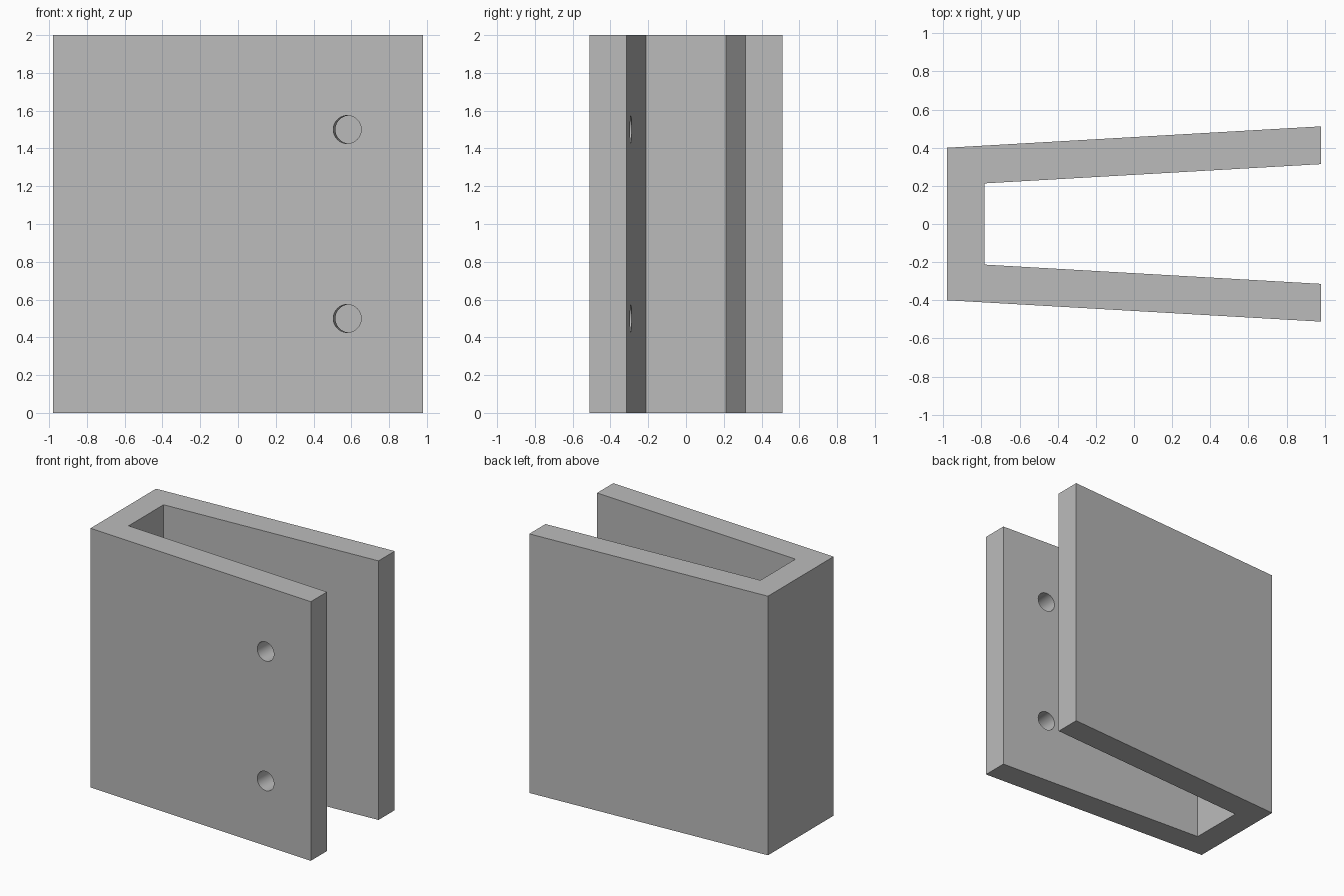
import bpy
import bmesh
from math import atan2, pi
from mathutils import Matrix

cube = bpy.data.objects.get("Cube")
if cube:
    bpy.data.objects.remove(cube, do_unlink=True)

HEIGHT = 2.0
GREY = (0.5, 0.5, 0.5, 1.0)

grey = bpy.data.materials.new("plain grey")
grey.use_nodes = True
grey.diffuse_color = GREY
grey.node_tree.nodes["Principled BSDF"].inputs["Base Color"].default_value = GREY


def add_object(name, bm):
    bmesh.ops.recalc_face_normals(bm, faces=bm.faces)
    mesh = bpy.data.meshes.new(name)
    bm.to_mesh(mesh)
    bm.free()
    mesh.materials.append(grey)
    obj = bpy.data.objects.new(name, mesh)
    bpy.context.collection.objects.link(obj)
    return obj


# Channel bracket: mirrored half profile with flaring walls, extruded upward
half = [(-0.98, 0.40), (0.98, 0.512), (0.98, 0.314), (-0.785, 0.213)]
profile = half + [(x, -y) for x, y in reversed(half)]
bm = bmesh.new()
base = bm.faces.new([bm.verts.new((x, y, 0)) for x, y in profile])
top = bmesh.ops.extrude_face_region(bm, geom=[base])["geom"]
bmesh.ops.translate(bm, vec=(0, 0, HEIGHT),
                    verts=[v for v in top if isinstance(v, bmesh.types.BMVert)])
bracket = add_object("channel_bracket", bm)

# Two round holes, square to the front wall
tilt = atan2(0.112, 1.96)
bm = bmesh.new()
for z in (0.5, 1.5):
    place = (Matrix.Translation((0.584, -0.389, z))
             @ Matrix.Rotation(-tilt, 4, 'Z') @ Matrix.Rotation(pi / 2, 4, 'X'))
    bmesh.ops.create_cone(bm, cap_ends=True, segments=48, radius1=0.074,
                          radius2=0.074, depth=0.4, matrix=place)
cutter = add_object("hole_cutter", bm)
cutter.hide_render = True
cutter.hide_viewport = True

cut = bracket.modifiers.new("holes", 'BOOLEAN')
cut.operation = 'DIFFERENCE'
cut.solver = 'EXACT'
cut.object = cutter

# Apply the holes so the bracket is a single clean mesh
bpy.context.view_layer.objects.active = bracket
bracket.select_set(True)
bpy.ops.object.modifier_apply(modifier=cut.name)
bpy.data.objects.remove(cutter, do_unlink=True)
bpy.ops.object.shade_smooth_by_angle(angle=pi / 6)
